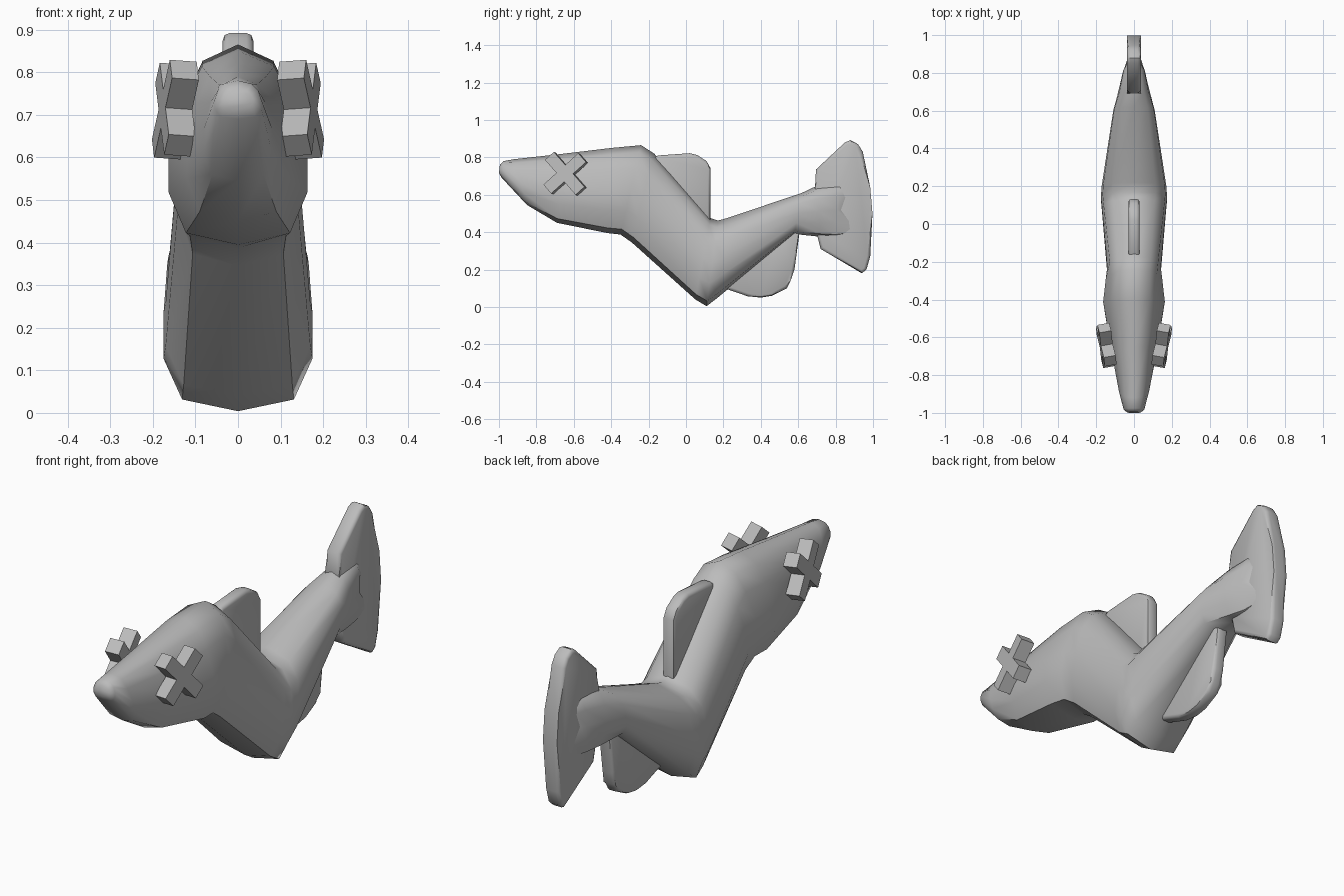
import bpy, bmesh, math
from mathutils import Vector, Matrix

if "Cube" in bpy.data.objects:
    bpy.data.objects.remove(bpy.data.objects["Cube"])

grey = bpy.data.materials.new("fish grey")
grey.diffuse_color = (0.5, 0.5, 0.5, 1)
grey.use_nodes = True
grey.node_tree.nodes["Principled BSDF"].inputs["Base Color"].default_value = grey.diffuse_color


def finish(bm, name, angle):
    bmesh.ops.recalc_face_normals(bm, faces=bm.faces)
    me = bpy.data.meshes.new(name)
    bm.to_mesh(me)
    bm.free()
    ob = bpy.data.objects.new(name, me)
    bpy.context.collection.objects.link(ob)
    me.materials.append(grey)
    bpy.ops.object.select_all(action='DESELECT')
    ob.select_set(True)
    bpy.context.view_layer.objects.active = ob
    bpy.ops.object.shade_smooth_by_angle(angle=math.radians(angle))
    return ob


# Body: slanted rings lofted from nose to forked tail
# top y, top z, bottom y, bottom z, half width, upper side factor
stations = [
    (-.995, .76, -1.0, .715, .035, .9),
    (-.975, .78, -.985, .69, .055, .9),
    (-.92, .79, -.85, .545, .08, .85),
    (-.65, .82, -.69, .45, .12, .85),
    (-.40, .85, -.42, .395, .163, .8),
    (-.24, .865, -.35, .387, .15, .85),
    (-.17, .82, -.29, .345, .142, .95),
    (.13, .475, .05, .04, .17, 1),
    (.17, .462, .11, .004, .175, 1),
    (.22, .475, .17, .05, .172, 1),
    (.62, .61, .58, .39, .11, 1),
    (.70, .648, .72, .375, .08, 1),
    (.82, .665, .80, .37, .058, 1),
    (.87, .65, .91, .385, .035, 1),
]
# position from top to bottom, share of the half width
section = [(0, 0), (.08, .65), (.25, .95), (.5, 1), (.73, 1), (.94, .75), (1, 0)]

bm = bmesh.new()
rings = []
for i, (ty, tz, by, bz, w, up) in enumerate(stations):
    right, left = [], []
    for t, k in section:
        y, z = ty + (by - ty) * t, tz + (bz - tz) * t
        if i == len(stations) - 1:          # notch in the tail end
            y -= .06 * max(0, 1 - abs(t - .5) / .4)
        x = w * k * (up if 0 < t < .4 else 1)
        right.append(bm.verts.new((x, y, z)))
        if k:
            left.append(bm.verts.new((-x, y, z)))
    rings.append(right + left[::-1])
n = len(rings[0])
for a, b in zip(rings, rings[1:]):
    for j in range(n):
        bm.faces.new((a[j], a[(j + 1) % n], b[(j + 1) % n], b[j]))
for ring in (rings[0], rings[-1]):          # end caps, strip by strip
    for j in range(6):
        pts = [ring[j], ring[j + 1], ring[(n - j - 1) % n], ring[(n - j) % n]]
        bm.faces.new(list(dict.fromkeys(pts)))
finish(bm, "body", 50)


# Fins: side outlines thickened across the body, with rounded rims
def fin(name, outline, half):
    bm = bmesh.new()
    sides = [[bm.verts.new((s * half, y, z)) for y, z in outline] for s in (1, -1)]
    caps = [bm.faces.new(v) for v in sides]
    m = len(outline)
    for j in range(m):
        k = (j + 1) % m
        bm.faces.new((sides[0][j], sides[0][k], sides[1][k], sides[1][j]))
    rim = list({e for f in caps for e in f.edges})
    bmesh.ops.bevel(bm, geom=rim, offset=.016, segments=2, affect='EDGES', profile=.5)
    finish(bm, name, 45)


fin("back_fin", [(-.20, .78), (-.15, .81), (.02, .822), (.06, .812), (.11, .78),
                 (.132, .74), (.132, .46), (.06, .45)], .03)
fin("belly_fin", [(.18, .12), (.22, .095), (.33, .057), (.40, .05), (.46, .06),
                  (.54, .10), (.56, .14), (.58, .20), (.61, .42), (.50, .42)], .03)
fin("tail_fin", [(.69, .64), (.695, .735), (.85, .88), (.88, .892), (.92, .87),
                 (.945, .83), (.985, .64), (.997, .50), (.985, .27), (.965, .20),
                 (.94, .18), (.72, .31), (.70, .39)], .036)


# Eyes: thick cross shapes set into both sides of the head
def eye(name, side):
    a, b = .126, .032
    outline = [(a, -b), (a, b), (b, b), (b, a), (-b, a), (-b, b),
               (-a, b), (-a, -b), (-b, -b), (-b, -a), (b, -a), (b, -b)]
    bm = bmesh.new()
    spin = Matrix.Rotation(math.radians(42), 4, 'X')
    yaw = Matrix.Rotation(math.radians(-10), 4, 'Z')
    tilt = Matrix.Rotation(math.radians(-4), 4, 'Y')
    layers = []
    for x in (-.032, .032):
        layer = []
        for y, z in outline:
            p = yaw @ tilt @ spin @ Vector((x, y, z)) + Vector((.147, -.643, .712))
            layer.append(bm.verts.new((p.x * side, p.y, p.z)))
        layers.append(layer)
        bm.faces.new(layer)
    for j in range(12):
        k = (j + 1) % 12
        bm.faces.new((layers[0][j], layers[0][k], layers[1][k], layers[1][j]))
    finish(bm, name, 30)


eye("right_eye", 1)
eye("left_eye", -1)
